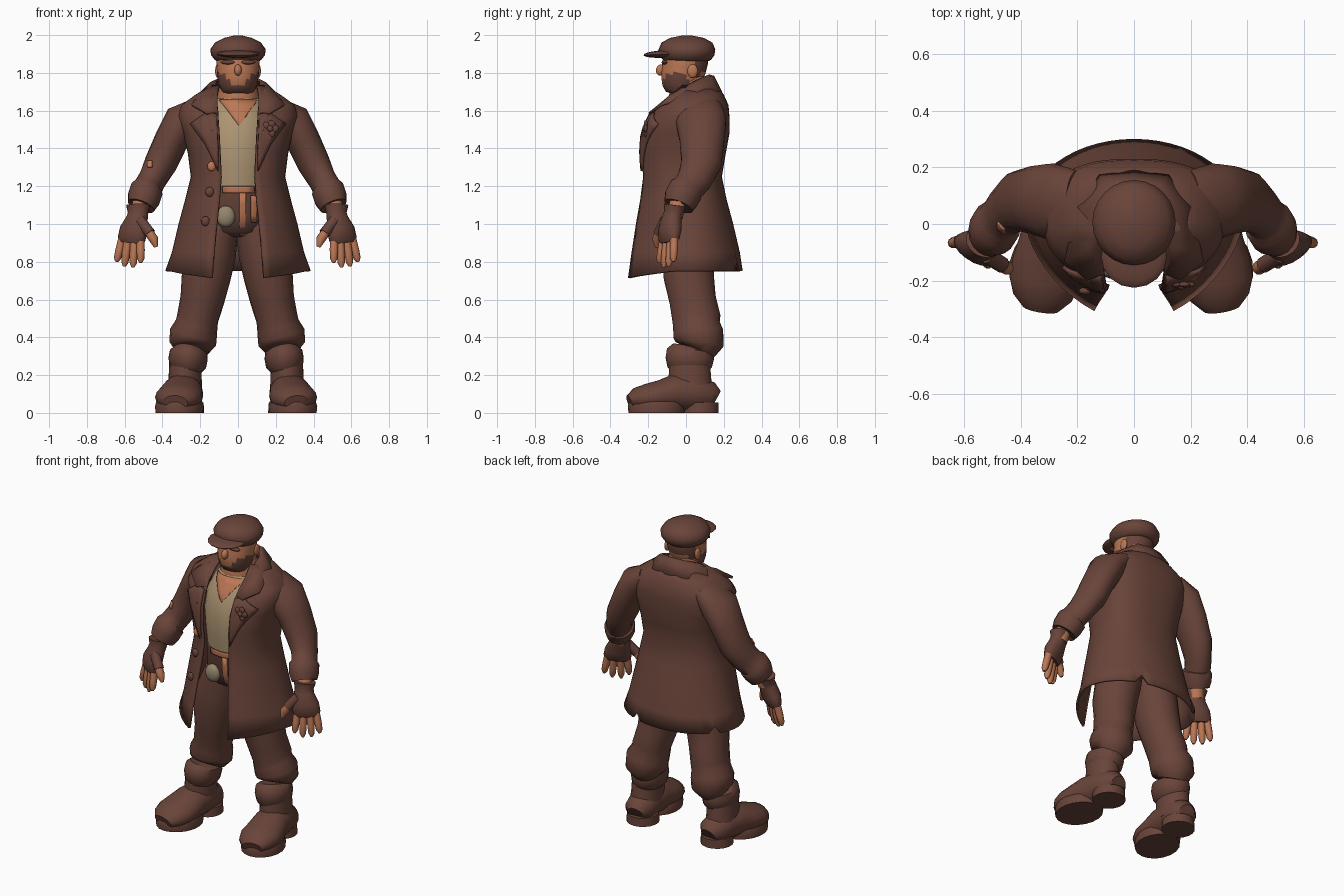
import bpy, bmesh, math
from mathutils import Vector, Matrix

if "Cube" in bpy.data.objects:
    bpy.data.objects.remove(bpy.data.objects["Cube"])


def material(name, rgb):
    m = bpy.data.materials.new(name)
    m.use_nodes = True
    m.diffuse_color = (*rgb, 1)
    m.node_tree.nodes["Principled BSDF"].inputs["Base Color"].default_value = (*rgb, 1)
    return m


BROWN = material("dark_brown", (.141, .058, .042))
SKIN = material("skin", (.50, .185, .09))
TAN = material("shirt_tan", (.42, .30, .17))
GREY = material("pouch_beige", (.30, .24, .155))
made = []


def finish(name, bm, *mats):
    bmesh.ops.recalc_face_normals(bm, faces=bm.faces)
    me = bpy.data.meshes.new(name)
    bm.to_mesh(me)
    bm.free()
    for m in mats:
        me.materials.append(m)
    ob = bpy.data.objects.new(name, me)
    bpy.context.collection.objects.link(ob)
    made.append(ob)
    return ob


def thicken(ob, thickness, offset=0):
    mod = ob.modifiers.new("thickness", "SOLIDIFY")
    mod.thickness, mod.offset = thickness, offset


def strip(bm, rows, closed):
    """Join rows of vertices with quads."""
    for a, b in zip(rows, rows[1:]):
        n = len(a)
        for i in range(n if closed else n - 1):
            j = (i + 1) % n
            bm.faces.new((a[i], a[j], b[j], b[i]))


def tube(name, rings, *mats, segs=18, hint=(1, 0, 0)):
    """Loft ellipses (x, y, z, wide, deep) square to their path, with capped ends."""
    bm = bmesh.new()
    pts = [Vector(r[:3]) for r in rings]
    rows = []
    for i, r in enumerate(rings):
        t = (pts[min(i + 1, len(pts) - 1)] - pts[max(i - 1, 0)]).normalized()
        u = Vector(hint)
        u = (u - t * u.dot(t)).normalized()
        v = t.cross(u)
        angles = [math.tau * k / segs for k in range(segs)]
        rows.append([bm.verts.new(pts[i] + u * r[3] * math.cos(a) + v * r[4] * math.sin(a))
                     for a in angles])
    strip(bm, rows, True)
    bm.faces.new(rows[0])
    bm.faces.new(rows[-1])
    return finish(name, bm, *mats)


def pair(name, rings, mat, hint=(1, 0, 0), segs=18, shift=-.004):
    """Build a left part and its mirrored right part, both moved sideways by shift."""
    obs = []
    for side, s in (("left_", 1), ("right_", -1)):
        obs.append(tube(side + name, [(r[0] * s + shift, *r[1:]) for r in rings], mat,
                        hint=(hint[0] * s, hint[1], hint[2]), segs=segs))
    return obs


def blob(name, centre, size, mat, tilt=0):
    bm = bmesh.new()
    bmesh.ops.create_uvsphere(bm, u_segments=16, v_segments=10, radius=1)
    bm.transform(Matrix.Translation(centre) @ Matrix.Rotation(tilt, 4, "X")
                 @ Matrix.Diagonal((*size, 1)))
    return finish(name, bm, mat)


def front_y(ob, x, z):
    hit, loc, _, _ = ob.ray_cast((x, -1, z), (0, 1, 0))
    if not hit:
        loc = ob.closest_point_on_mesh((x, -.22, z))[1]
    return loc.y


def drape(name, outline, target, mat, lift=.004):
    """Lay a flat outline (x, z) over the front of a part."""
    bm = bmesh.new()
    bm.faces.new([bm.verts.new((x, 0, z)) for x, z in outline])
    bmesh.ops.triangulate(bm, faces=bm.faces)
    bmesh.ops.subdivide_edges(bm, edges=bm.edges, cuts=3, use_grid_fill=True)
    for v in bm.verts:
        v.co.y = front_y(target, v.co.x, v.co.z) - lift
    ob = finish(name, bm, mat)
    thicken(ob, lift * 2)
    return ob


# Long coat, open at the front: height, half width, back, front, half opening, front roundness
levels = [(.752, .385, .30, -.35, .14, 1.2), (.85, .35, .285, -.325, .13, 1.15), (1, .315, .25, -.29, .115, 1.05),
          (1.13, .28, .215, -.255, .10, .9), (1.25, .25, .19, -.235, .09, .8), (1.37, .265, .21, -.245, .095, .8),
          (1.48, .29, .23, -.235, .10, .8), (1.57, .32, .23, -.195, .105, .8), (1.63, .30, .225, -.15, .11, .8),
          (1.685, .225, .20, -.085, .11, .8), (1.735, .14, .165, -.03, .10, .8)]
bm = bmesh.new()
rows, cols, mid = [], 48, .02
for k, (z, a, back, front, gap, soft) in enumerate(levels):
    row = []
    end = math.pi / 2 + math.acos((gap / a) ** (1 / soft))
    for i in range(cols + 1):
        t = 2 * i / cols - 1
        phi = math.pi / 2 - abs(t) * end
        s = math.sin(phi)
        power, reach = (min(soft, 1), back) if s > 0 else (soft, front)
        x = math.copysign(a * max(math.cos(phi), 0) ** power, t)
        y = mid + (reach - mid) * abs(s) ** power
        hem = 0
        if k == 0:
            hem = -.037 * max(0, abs(t) - .7) / .3 + (.05 if i in (cols // 2 + 4, cols // 2 - 9) else 0)
        row.append(bm.verts.new((x, y, z + hem)))
    rows.append(row)
strip(bm, rows, False)
coat = finish("coat", bm, BROWN)
thicken(coat, .014, -1)

# Fallen collar around the neck
neckline = [(0, .125, 1.785), (.07, .12, 1.785), (.115, .05, 1.755), (.115, -.07, 1.68), (.105, -.165, 1.58)]
ridge = [(0, .145, 1.78), (.085, .135, 1.775), (.145, .055, 1.745), (.16, -.08, 1.68), (.125, -.18, 1.59)]
edge = [(0, .185, 1.70), (.12, .17, 1.70), (.20, .06, 1.69), (.245, -.13, 1.63), (.165, -.195, 1.585)]
bm = bmesh.new()
strip(bm, [[bm.verts.new(p) for p in [(-x, y, z) for x, y, z in half[:0:-1]] + half]
           for half in (neckline, ridge, edge)], False)
thicken(finish("collar", bm, BROWN), .012)

# Sleeves with turned cuffs
sleeves = pair("sleeve", [(.20, .07, 1.615, .06, .12), (.29, .08, 1.545, .10, .135), (.35, .085, 1.44, .09, .12),
                          (.405, .08, 1.32, .087, .108), (.45, .045, 1.235, .074, .092),
                          (.475, .01, 1.19, .075, .085), (.48, 0, 1.18, .088, .095),
                          (.495, -.025, 1.135, .088, .093), (.51, -.04, 1.095, .074, .08),
                          (.505, -.035, 1.11, .05, .055)], BROWN)

# Hands: bare wrist, fingerless glove, fingers and thumb
across = Vector((.85, .5, 0))
pair("wrist", [(.50, -.03, 1.16, .045, .045), (.525, -.06, 1.04, .045, .045)], SKIN)
pair("glove", [(.525, -.06, 1.095, .045, .04), (.525, -.06, 1.10, .066, .056), (.525, -.065, 1.06, .056, .05),
               (.53, -.075, 1.03, .06, .05), (.548, -.085, .97, .08, .054), (.56, -.09, .92, .082, .042),
               (.562, -.09, .90, .07, .03)], BROWN, hint=across)
for finger, d, length in (("index", -.056, .13), ("middle", -.02, .155), ("ring", .02, .15), ("little", .056, .125)):
    base = Vector((.56, -.09, .925)) + across * d
    tip = base + across * d * .35 + Vector((.015, -.015, -length))
    joints = [(0, .022), (.5, .022), (.85, .019), (1, .008)]
    pair(finger + "_finger", [(*base.lerp(tip, f), r, r) for f, r in joints], SKIN, segs=10)
pair("thumb_sleeve", [(.515, -.11, 1.02, .03, .03), (.46, -.145, .95, .029, .029)], BROWN, segs=10)
pair("thumb", [(.48, -.135, .975, .025, .025), (.443, -.155, .92, .025, .025), (.43, -.155, .878, .01, .01)],
     SKIN, segs=10)

# Baggy trousers with rolled ends
hips = tube("trouser_hips", [(0, .01, .93, .07, .08), (0, .01, .97, .17, .14), (0, 0, 1.05, .19, .165),
                             (0, 0, 1.21, .19, .175)], BROWN, segs=28)
pair("trouser_leg", [(.10, .02, 1, .11, .14), (.14, .015, .85, .135, .14), (.165, .015, .72, .13, .135),
                     (.185, .035, .60, .117, .125), (.21, .055, .50, .11, .13), (.215, .055, .465, .113, .125),
                     (.232, .065, .42, .126, .135), (.236, .07, .365, .124, .13), (.24, .055, .33, .09, .10)], BROWN)
pair("trouser_roll", [(.25, .025, .34, .075, .10), (.252, .022, .328, .098, .125), (.254, .02, .29, .104, .13),
                      (.257, .02, .245, .098, .12), (.26, .02, .22, .075, .10)], BROWN, shift=-.01)

# Boots, toes turned out
pair("boot_shaft", [(.268, .02, .28, .085, .108), (.27, .02, .18, .088, .115), (.272, .03, .08, .095, .118)],
     BROWN, shift=-.01)
pair("boot_foot", [(.262, .155, .07, .055, .055), (.264, .13, .085, .085, .08), (.275, .03, .105, .10, .10),
                   (.285, -.06, .105, .11, .10), (.296, -.13, .09, .122, .085), (.305, -.20, .08, .125, .076),
                   (.313, -.26, .07, .104, .064), (.32, -.298, .055, .065, .04)], BROWN, shift=-.01)
turn = (.98, .18, 0)
pair("boot_heel", [(.266, .075, 0, .098, .098), (.266, .075, .055, .094, .098)], BROWN, hint=turn, shift=-.01)
pair("boot_sole", [(.30, -.155, 0, .126, .15), (.30, -.155, .035, .13, .154), (.30, -.155, .06, .122, .146)],
     BROWN, hint=turn, shift=-.01)

# Shirt, bare chest and neck
shirt = tube("shirt", [(0, 0, 1.205, .18, .18), (0, 0, 1.3, .19, .19), (0, 0, 1.42, .20, .195),
                       (0, .01, 1.53, .19, .175), (0, .03, 1.61, .16, .15), (0, .03, 1.665, .12, .125)], TAN, segs=32)
tube("neck", [(0, .03, 1.56, .10, .11), (0, .03, 1.67, .118, .128), (0, .02, 1.72, .10, .105),
              (0, .02, 1.78, .088, .085)], SKIN)

# Head with beard and cropped hair coloured by height and depth
head = tube("head", [(0, -.06, 1.685, .055, .05), (0, -.055, 1.70, .08, .078), (0, -.035, 1.735, .10, .103),
                     (0, -.025, 1.775, .108, .11), (0, -.018, 1.795, .111, .114), (0, -.01, 1.83, .113, .118),
                     (0, -.003, 1.86, .115, .12), (0, -.003, 1.90, .11, .12)], SKIN, BROWN, segs=28)
for f in head.data.polygons:
    c = f.center
    mouth = abs(c.x) < .03 and c.z > 1.74
    beard = c.z < 1.775 and c.y < .02 and not mouth or c.z < 1.795 and .055 < abs(c.x) and c.y < 0
    f.material_index = int(beard or c.y > .045 and c.z > 1.79)
blob("nose", (0, -.134, 1.815), (.02, .025, .03), SKIN, -.2)
for side, s in (("left", 1), ("right", -1)):
    blob(side + "_ear", (.108 * s, .035, 1.81), (.013, .028, .036), SKIN)
    blob(side + "_brow", (.05 * s, -.113, 1.856), (.044, .016, .011), BROWN)

# Flat cap
tube("cap_crown", [(0, .005, 1.862, .112, .115), (0, .005, 1.872, .126, .13), (0, .005, 1.895, .143, .146),
                   (0, .005, 1.925, .147, .15), (0, .005, 1.96, .122, .135), (0, .005, 1.985, .075, .09),
                   (0, .005, 1.998, .02, .025)], BROWN, segs=24)
blob("cap_brim", (0, -.115, 1.9), (.116, .11, .02), BROWN, .05)

# Details laid on the clothes
bpy.context.view_layer.update()
lapel = [(.112, 1.58), (.165, 1.59), (.25, 1.53), (.17, 1.42), (.105, 1.28), (.106, 1.42)]
for side, s in (("left", 1), ("right", -1)):
    drape(side + "_lapel", [(x * s, z) for x, z in lapel], coat, BROWN, .008)
drape("open_neck", [(-.10, 1.655), (0, 1.66), (.10, 1.655), (.06, 1.60), (.005, 1.52), (-.055, 1.60)], shirt, SKIN)


def panel(name, x0, x1, z0, z1, target):
    drape(name, [(x0, z0), (x1, z0), (x1, z1), (x0, z1)], target, SKIN)


panel("belt", -.08, .085, 1.165, 1.198, hips)
panel("belt_strap", .008, .042, .94, 1.165, hips)
panel("belt_side_strap", .068, .10, 1.01, 1.15, hips)
panel("sleeve_patch", -.48, -.455, 1.30, 1.335, sleeves[1])
blob("belt_pouch", (-.065, -.165, 1.04), (.05, .03, .057), GREY)
for name, x, z, mat in (("top", -.14, 1.305, SKIN), ("middle", -.15, 1.17, BROWN), ("bottom", -.172, 1.015, BROWN)):
    blob(name + "_button", (x, front_y(coat, x, z) - .006, z), (.023, .014, .026), mat)

# Flower pinned to the left lapel
fy = front_y(coat, .17, 1.505) - .016
for i in range(5):
    a = math.tau * i / 5
    blob(f"flower_petal_{i + 1}", (.17 + .026 * math.cos(a), fy, 1.505 + .026 * math.sin(a)), (.02, .01, .02), BROWN)
blob("flower_heart", (.17, fy - .008, 1.505), (.016, .01, .016), BROWN)

# Smooth shading with kept edges
bpy.ops.object.select_all(action="DESELECT")
for ob in made:
    ob.select_set(True)
bpy.context.view_layer.objects.active = made[0]
bpy.ops.object.shade_smooth_by_angle(angle=math.radians(45))
